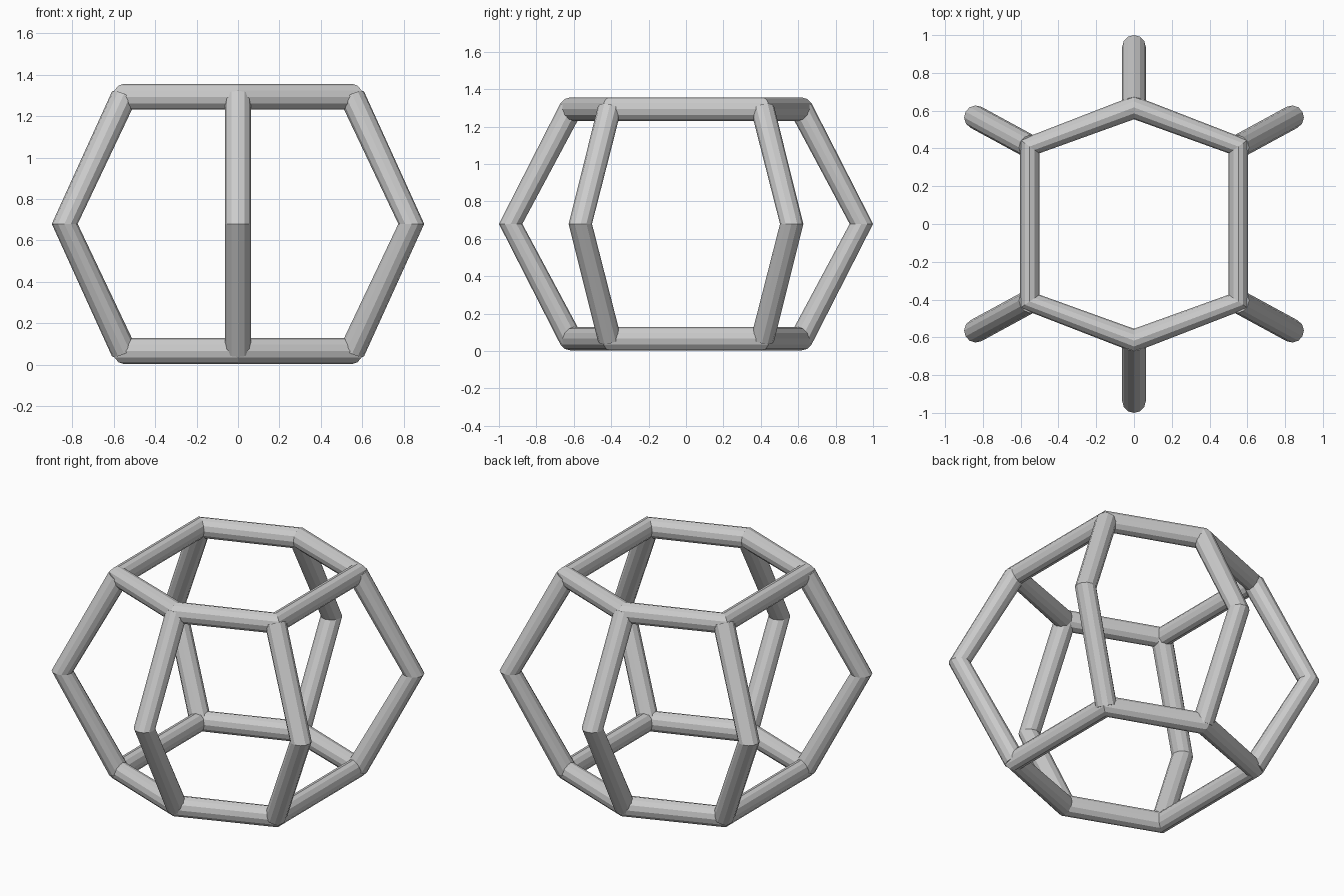
import bpy

if "Cube" in bpy.data.objects:
    bpy.data.objects.remove(bpy.data.objects["Cube"])

R = 0.0625            # tube radius
Z_LOW, Z_MID, Z_TOP = 0.066, 0.68, 1.294

# corner positions going round: six rim corners and six outer knees
rim = [(0, -0.617), (0.552, -0.41), (0.552, 0.41), (0, 0.617), (-0.552, 0.41), (-0.552, -0.41)]
knee = [(0, -0.9375), (0.837, -0.565), (0.837, 0.565), (0, 0.9375), (-0.837, 0.565), (-0.837, -0.565)]


def tube(name, points, closed):
    """Straight-segment tube swept along points, with flat-faced 12-sided section."""
    cu = bpy.data.curves.new(name, 'CURVE')
    cu.dimensions = '3D'
    cu.bevel_depth = R
    cu.bevel_resolution = 4
    cu.use_fill_caps = True
    sp = cu.splines.new('POLY')
    sp.points.add(len(points) - 1)
    for p, co in zip(sp.points, points):
        p.co = (*co, 1)
    sp.use_cyclic_u = closed
    sp.use_smooth = False
    ob = bpy.data.objects.new(name, cu)
    bpy.context.collection.objects.link(ob)
    return ob


# top and bottom hexagonal rings
tube("bottom_ring", [(x, y, Z_LOW) for x, y in rim], True)
tube("top_ring", [(x, y, Z_TOP) for x, y in rim], True)

# six bent struts joining the rings
for i, ((rx, ry), (kx, ky)) in enumerate(zip(rim, knee)):
    tube(f"bent_strut_{i + 1}", [(rx, ry, Z_LOW), (kx, ky, Z_MID), (rx, ry, Z_TOP)], False)
